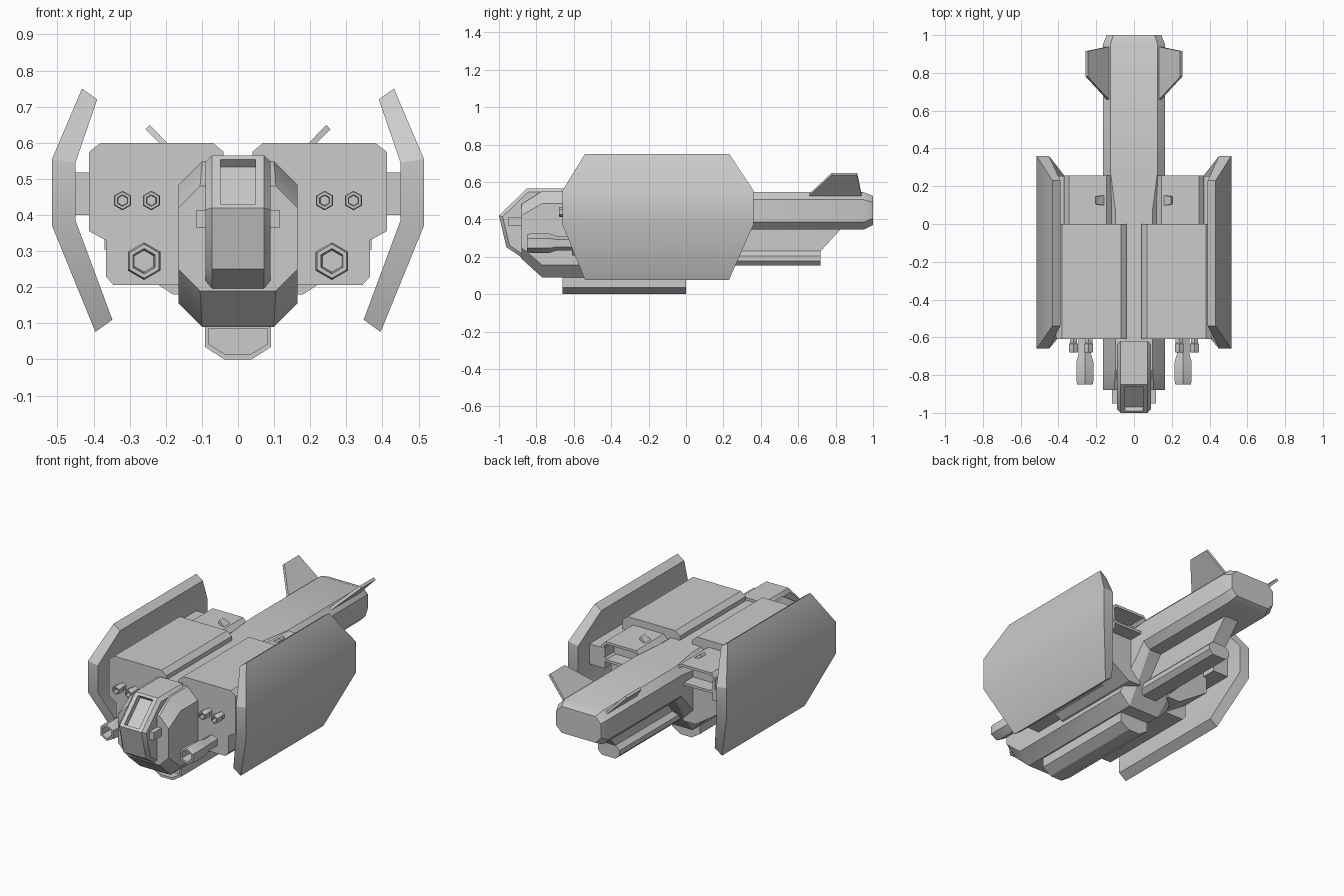
import bpy, bmesh, math
from mathutils import Vector

if "Cube" in bpy.data.objects:
    bpy.data.objects.remove(bpy.data.objects["Cube"])


def finish(name, bm, mirror=False, angle=32):
    bmesh.ops.recalc_face_normals(bm, faces=bm.faces)
    me = bpy.data.meshes.new(name)
    bm.to_mesh(me)
    bm.free()
    me.polygons.foreach_set("use_smooth", [True] * len(me.polygons))
    me.set_sharp_from_angle(angle=math.radians(angle))
    ob = bpy.data.objects.new(name, me)
    bpy.context.collection.objects.link(ob)
    if mirror:
        ob.modifiers.new("mirror", 'MIRROR').use_axis[0] = True
    return ob


def loft(rings):
    """Skin a list of closed rings and cap both ends."""
    bm = bmesh.new()
    vs = [[bm.verts.new(p) for p in r] for r in rings]
    n = len(rings[0])
    for a, b in zip(vs, vs[1:]):
        for i in range(n):
            j = (i + 1) % n
            bm.faces.new((a[i], a[j], b[j], b[i]))
    bm.faces.new(vs[0][::-1])
    bm.faces.new(vs[-1])
    bmesh.ops.recalc_face_normals(bm, faces=bm.faces)
    return bm


def prism_y(profile, y0, y1):
    return loft([[(x, y, z) for x, z in profile] for y in (y0, y1)])


def prism_x(profile, x0, x1):
    return loft([[(x, y, z) for y, z in profile] for x in (x0, x1)])


def recess(bm, direction, rim, depth, squeeze=1.0):
    """Sink a pocket into the biggest face looking along direction."""
    d = Vector(direction).normalized()
    f = max((f for f in bm.faces if f.normal.dot(d) > 0.9), key=lambda f: f.calc_area())
    n = f.normal.copy()
    bmesh.ops.inset_region(bm, faces=[f], thickness=rim)
    for v in f.verts:
        v.co.x *= squeeze
    r = bmesh.ops.extrude_discrete_faces(bm, faces=[f])
    for v in r["faces"][0].verts:
        v.co -= n * depth


def chamfered(w, z0, z1, c, x0=None):
    x0 = -w if x0 is None else x0
    return [(x0 + c, z0), (w - c, z0), (w, z0 + c), (w, z1 - c),
            (w - c, z1), (x0 + c, z1), (x0, z1 - c), (x0, z0 + c)]


def gun(name, x, z, steps):
    rings = [[(x + r * math.sin(i * math.pi / 3), y, z + r * math.cos(i * math.pi / 3))
              for i in range(6)] for y, r in steps]
    finish(name, loft(rings), True)


def fin(name, root, tip, a, b, c, d, t):
    """Thin slanted fin: root runs y a..b, tip runs y c..d."""
    along = Vector((tip[0] - root[0], 0, tip[1] - root[1])).normalized()
    n = Vector((-along.z, 0, along.x)) * t
    base = [Vector((root[0], a, root[1])), Vector((root[0], b, root[1])),
            Vector((tip[0], d, tip[1])), Vector((tip[0], c, tip[1]))]
    finish(name, loft([[p - n for p in base], [p + n for p in base]]), True)


# Fuselage: deep forward hull stepping up to a slim tail boom
hull = [(-.88, .165, .19, .48, .06), (-.77, .165, .09, .55, .066), (.08, .165, .09, .55, .066),
        (.28, .165, .345, .545, .04), (.95, .165, .345, .545, .04), (1.0, .145, .37, .525, .035)]
finish("fuselage", loft([[(x, y, z) for x, z in chamfered(w, z0, z1, c)]
                         for y, w, z0, z1, c in hull]))

# Cockpit with sunken window
bm = prism_x([(-1, .42), (-.96, .25), (-.84, .17), (-.62, .17), (-.62, .565), (-.85, .565)], -.09, .09)
side_edges = [e for e in bm.edges if abs(e.verts[0].co.x - e.verts[1].co.x) < 1e-5]
bmesh.ops.bevel(bm, geom=side_edges, offset=.018, segments=1, affect='EDGES')
bm.normal_update()
recess(bm, (0, -.145, .15), .022, .03, .85)
finish("cockpit", bm)
finish("cockpit_side_sensor", prism_y([(.08, .365), (.117, .365), (.117, .412), (.08, .412)], -.95, -.82), True)

# Chin intake
bm = prism_y([(-.092, .095), (-.092, .035), (-.038, 0), (.038, 0), (.092, .035), (.092, .095)], -.66, 0)
recess(bm, (0, -1, 0), .014, .06)
finish("chin_intake", bm)

# Side nacelles, stepped in section
finish("nacelle", prism_y([(.04, .575), (.07, .6), (.38, .6), (.412, .575), (.412, .355), (.366, .33),
                           (.366, .23), (.345, .206), (.1, .206), (.04, .3)], -.61, 0), True)
finish("nacelle_rear", prism_y([(.1, .5), (.1, .18), (.18, .18), (.37, .305), (.37, .5)], -.4, .17), True)

# Rear exhaust nozzles
bm = prism_y(chamfered(.37, .44, .56, .025, .12), -.05, .257)
recess(bm, (0, 1, 0), .016, .12)
finish("exhaust_nozzle", bm, True)

# Shield struts
finish("shield_strut", prism_y([(.35, .4), (.47, .4), (.47, .518), (.35, .518)], -.45, .255), True)

# Bent armour shields, swept in at top and bottom
section = [((.39, .72), (.432, .75), -.54, .23), ((.45, .545), (.515, .555), -.66, .36),
           ((.45, .385), (.515, .37), -.66, .36), ((.348, .11), (.395, .076), -.54, .23)]
finish("armour_shield", loft([[(i[0], y0, i[1]), (o[0], y0, o[1]), (o[0], y1, o[1]), (i[0], y1, i[1])]
                              for i, o, y0, y1 in section]), True, 25)

# Guns with hollow hexagonal muzzles
gun("main_gun", .26, .272, [(-.58, .038), (-.69, .038), (-.73, .052), (-.83, .052),
                            (-.85, .047), (-.85, .035), (-.78, .03)])
for k, x in enumerate((.24, .32)):
    gun(f"small_gun_{k + 1}", x, .44, [(-.59, .022), (-.63, .022), (-.635, .027), (-.675, .027),
                                       (-.68, .024), (-.68, .016), (-.65, .014)])

# Pod and pylon under the tail
finish("tail_pod", prism_y(chamfered(.07, .152, .23, .025), .0, .72))
finish("tail_pylon", prism_x([(.05, .2), (.7, .2), (.72, .23), (.825, .345), (.825, .37), (.05, .37)], -.045, .045))

# Slanted tail fins and small dorsal fins
fin("tail_fin", (.13, .522), (.25, .643), .65, .94, .78, .915, .008)
fin("dorsal_fin", (.12, .52), (.2, .58), .09, .16, .105, .145, .008)
